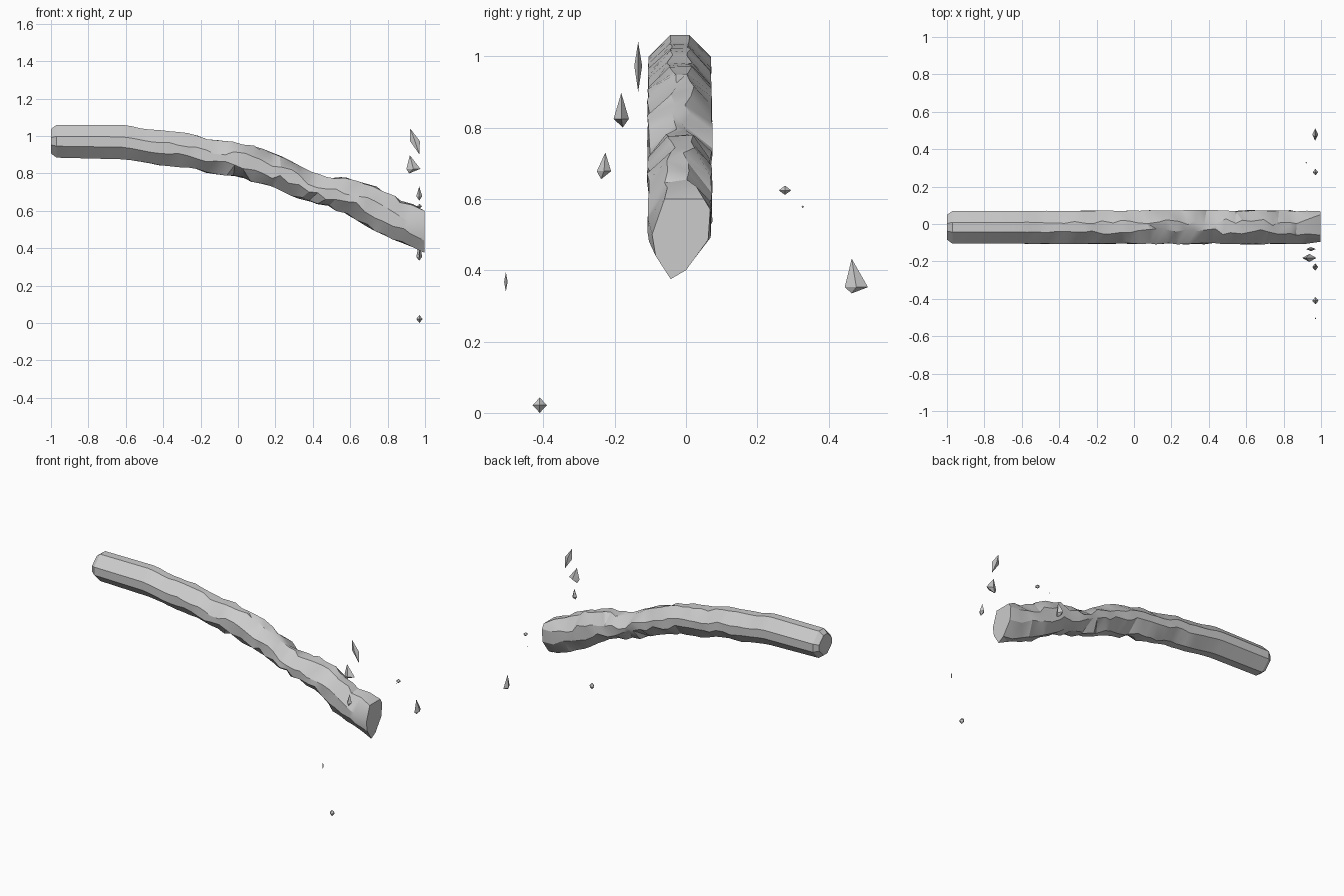
import bpy, bmesh, random

if "Cube" in bpy.data.objects:
    bpy.data.objects.remove(bpy.data.objects["Cube"])

random.seed(4)


def finish(bm, name, angle):
    bmesh.ops.recalc_face_normals(bm, faces=bm.faces)
    mesh = bpy.data.meshes.new(name)
    bm.to_mesh(mesh)
    bm.free()
    ob = bpy.data.objects.new(name, mesh)
    bpy.context.collection.objects.link(ob)
    bpy.ops.object.select_all(action='DESELECT')
    ob.select_set(True)
    bpy.context.view_layer.objects.active = ob
    bpy.ops.object.shade_smooth_by_angle(angle=angle)


def lerp_rows(rows, x):
    for a, b in zip(rows, rows[1:]):
        if x <= b[0]:
            t = (x - a[0]) / (b[0] - a[0])
            return [p + (q - p) * t for p, q in zip(a[1:], b[1:])]
    return rows[-1][1:]


# Stream outline: x, bottom z, top z
OUTLINE = [(-1, .885, 1.06), (-.6, .875, 1.06), (-.5, .86, 1.035), (-.4, .84, 1.03),
           (-.24, .83, 1.01), (-.16, .80, .98), (0, .785, .965), (.08, .76, .945),
           (.2, .715, .905), (.32, .67, .85), (.4, .645, .80), (.46, .635, .78),
           (.6, .575, .775), (.72, .50, .735), (.8, .46, .695), (.86, .44, .655),
           (.92, .41, .64), (.97, .375, .62)]
# Octagonal cross-section, as fractions of the half size
SECTION = [(.3, 1), (1, .3), (1, -.3), (.3, -1), (-.3, -1), (-1, -.3), (-1, .3), (-.3, 1)]
CY, HW = -.0175, .088

# Water stream
bm = bmesh.new()
rings = []


def add_ring(x, scale=1.0, jitter=0.0):
    lo, hi = lerp_rows(OUTLINE, x)
    cz, h = (lo + hi) / 2, (hi - lo) / 2 * scale
    ring = []
    for u, v in SECTION:
        j = lambda k: random.uniform(-k, k) * jitter
        y = CY + u * HW * scale + j(.02 if abs(u) < 1 else .004)
        z = cz + v * h + j(.02 if abs(v) < 1 else .006)
        ring.append(bm.verts.new((x + (j(.015) if jitter else 0), y, z)))
    rings.append(ring)


rings.append([bm.verts.new((-1, CY + u * HW * .75, .972 + v * .087 * .75)) for u, v in SECTION])
add_ring(-.97)
for i in range(32):
    x = -.62 + i * .05
    add_ring(x, 1, min(1, max(0, (x + .6) / .8)))
# Pointed cut end
END = [(.05, .60), (.068, .57), (.062, .485), (.0, .40), (-.043, .375), (-.085, .44), (-.095, .50), (-.06, .60)]
rings.append([bm.verts.new((.998, y, z)) for y, z in END])

for a, b in zip(rings, rings[1:]):
    for k in range(8):
        m = (k + 1) % 8
        bm.faces.new((a[k], a[m], b[m], b[k]))
bm.faces.new(rings[0])
bm.faces.new(rings[-1])
bmesh.ops.triangulate(bm, faces=[f for f in bm.faces if len(f.verts) == 4])
finish(bm, "water_stream", .5)


def droplet(name, xs, ys, zs, waist, top=(.5, .5), base=(.5, .5)):
    """Four-sided bipyramid in a box; top and base place the tips in x and y."""
    mix = lambda r, t: r[0] + (r[1] - r[0]) * t
    bm = bmesh.new()
    wz = mix(zs, waist)
    mid = [bm.verts.new((mix(xs, u), mix(ys, v), wz))
           for u, v in ((0, .5), (.5, 0), (1, .5), (.5, 1))]
    for (u, v), z in ((top, zs[1]), (base, zs[0])):
        tip = bm.verts.new((mix(xs, u), mix(ys, v), z))
        for k in range(4):
            bm.faces.new((mid[k], mid[(k + 1) % 4], tip))
    finish(bm, name, .3)


# Loose droplets
droplet("drop_1", (.92, .972), (-.145, -.123), (.90, 1.04), .52, (.02, .5), (.98, .5))
droplet("drop_2", (.90, .975), (-.203, -.16), (.80, .897), .25, (.25, .5), (.2, .6))
droplet("drop_3", (.953, .985), (-.25, -.21), (.655, .73), .3, (.5, .6), (.5, .3))
droplet("drop_4", (.955, .985), (.26, .295), (.611, .637), .5)
droplet("drop_5", (.918, .925), (.324, .331), (.574, .581), .5)
droplet("drop_6", (.953, .985), (.445, .51), (.335, .432), .18, (.5, .3), (.5, .3))
droplet("drop_7", (.966, .974), (-.51, -.50), (.34, .395), .5)
droplet("drop_8", (.953, .987), (-.43, -.39), (.0, .043), .5)
